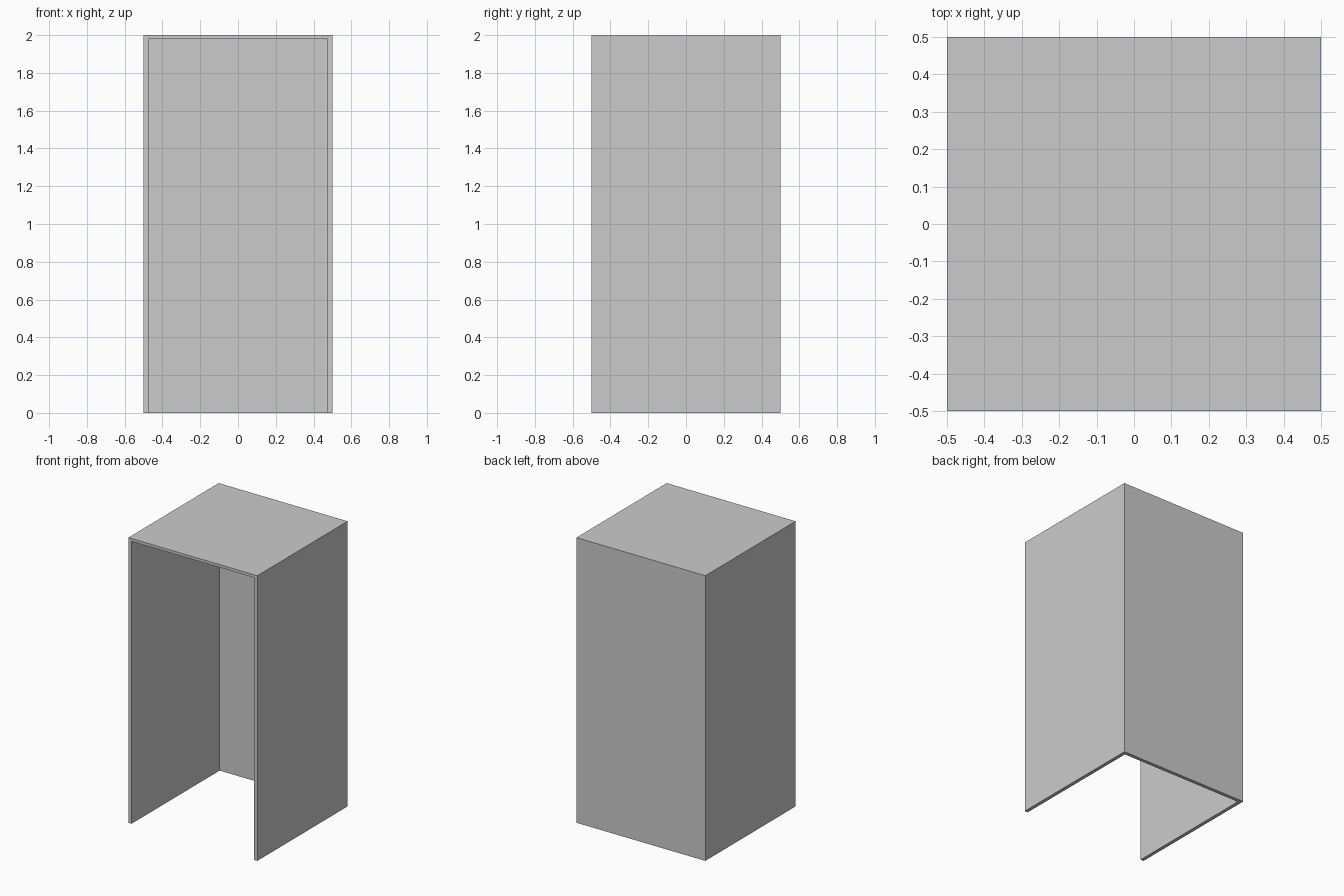
import bpy

if "Cube" in bpy.data.objects:
    bpy.data.objects.remove(bpy.data.objects["Cube"])

SIDE, BACK, TOP = 0.025, 0.025, 0.02   # panel thicknesses


def box(name, lo, hi):
    """Axis-aligned box between two corners."""
    bpy.ops.mesh.primitive_cube_add(size=1)
    ob = bpy.context.object
    ob.name = name
    for v in ob.data.vertices:
        v.co = [lo[i] if v.co[i] < 0 else hi[i] for i in range(3)]
    return ob


# Outer booth block
shell = box("booth_shell", (-0.5, -0.5, 0), (0.5, 0.5, 2))

# Interior void, open at the front and the bottom
void = box("interior_cutter", (-0.5 + SIDE, -0.7, -0.2),
           (0.5 - SIDE, 0.5 - BACK, 2 - TOP))
void.hide_render = True

# Hollow the block into two sides, a back and a roof
cut = shell.modifiers.new("hollow", "BOOLEAN")
cut.operation = "DIFFERENCE"
cut.solver = "EXACT"
cut.object = void
bpy.context.view_layer.objects.active = shell
bpy.ops.object.modifier_apply(modifier=cut.name)
bpy.data.objects.remove(void)
